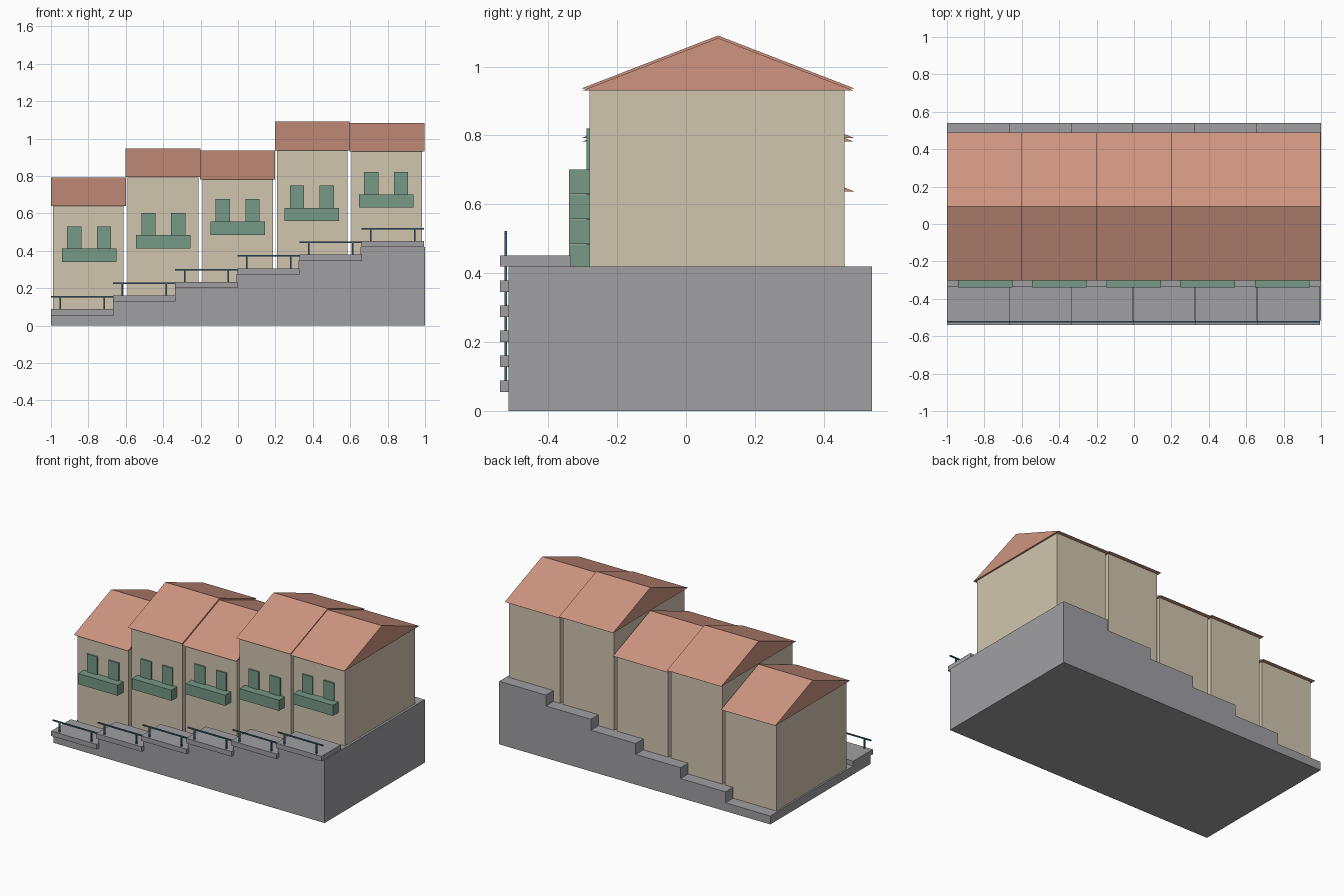
import bpy, bmesh
from mathutils import Vector

cube = bpy.data.objects.get("Cube")
if cube:
    bpy.data.objects.remove(cube)


def material(name, rgb):
    m = bpy.data.materials.new(name)
    m.use_nodes = True
    m.diffuse_color = (*rgb, 1)
    m.node_tree.nodes["Principled BSDF"].inputs["Base Color"].default_value = (*rgb, 1)
    return m


STONE = material("grey stone", (0.35, 0.35, 0.37))
PLASTER = material("cream plaster", (0.64, 0.56, 0.43))
TILE = material("terracotta tile", (0.62, 0.30, 0.22))
GREEN = material("shutter green", (0.18, 0.32, 0.24))
METAL = material("blue metal", (0.05, 0.13, 0.19))


def extrude(name, profile, direction, mat):
    """Flat polygon pushed along a direction into a closed solid."""
    bm = bmesh.new()
    face = bm.faces.new([bm.verts.new(p) for p in profile])
    new = bmesh.ops.extrude_face_region(bm, geom=[face])["geom"]
    verts = [g for g in new if isinstance(g, bmesh.types.BMVert)]
    bmesh.ops.translate(bm, verts=verts, vec=Vector(direction))
    bmesh.ops.recalc_face_normals(bm, faces=bm.faces[:])
    mesh = bpy.data.meshes.new(name)
    bm.to_mesh(mesh)
    bm.free()
    mesh.materials.append(mat)
    obj = bpy.data.objects.new(name, mesh)
    bpy.context.collection.objects.link(obj)
    return obj


def box(name, x, y, z, mat):
    base = [(x[0], y[0], z[0]), (x[1], y[0], z[0]), (x[1], y[1], z[0]), (x[0], y[1], z[0])]
    return extrude(name, base, (0, 0, z[1] - z[0]), mat)


# Stepped foundation: a staircase outline pushed from front to back
STEPS = 6
FRONT, BACK = -0.515, 0.54
edges = [-1 + 0.331 * i for i in range(STEPS)] + [1]
tops = [0.056 + 0.0728 * i for i in range(STEPS)]
outline = [(1, FRONT, 0), (-1, FRONT, 0)]
for i, top in enumerate(tops):
    outline += [(edges[i], FRONT, top), (edges[i + 1], FRONT, top)]
extrude("stepped_foundation", outline, (0, BACK - FRONT, 0), STONE)

# Pavement slabs with a railing on each step
RAIL = 0.004
for i, top in enumerate(tops):
    left = -1 + 0.332 * i
    right = left + 0.334
    slab_top = top + 0.032
    rail_z = slab_top + 0.066
    rail_y = (-0.523 - RAIL, -0.523 + RAIL)
    box(f"pavement_slab_{i + 1}", (left, right), (-0.54, -0.334), (top - 0.001, slab_top), STONE)
    box(f"handrail_{i + 1}", (left, right), rail_y, (rail_z - RAIL, rail_z + RAIL), METAL)
    for side, offset in (("left", 0.285), ("right", 0.05)):
        x = left + offset
        box(f"railing_post_{side}_{i + 1}", (x - RAIL, x + RAIL), rail_y, (slab_top, rail_z), METAL)

# Terraced houses climbing the steps
WALL_Y = (-0.28, 0.46)
eaves = [0.638, 0.793, 0.782, 0.937, 0.93]
for i, eave in enumerate(eaves):
    centre = -0.8 + 0.399 * i
    x = (centre - 0.189, centre + 0.189)
    lowest = max(t for e, t in zip(edges, tops) if e <= x[0])
    box(f"house_walls_{i + 1}", x, WALL_Y, (lowest - 0.01, eave + 0.001), PLASTER)

    # Gabled roof overhanging on all sides
    gable = [(centre - 0.2, -0.302, eave), (centre - 0.2, 0.488, eave),
             (centre - 0.2, 0.093, eave + 0.153)]
    extrude(f"gabled_roof_{i + 1}", gable, (0.4, 0, 0), TILE)

    # Balcony and two tall shutters
    mid = -0.796 + 0.397 * i
    base = 0.34 + 0.0727 * i
    box(f"balcony_{i + 1}", (mid - 0.146, mid + 0.146), (-0.34, -0.275), (base, base + 0.071), GREEN)
    for side, sign in (("left", 1), ("right", -1)):
        c = mid + sign * 0.079
        box(f"shutter_{side}_{i + 1}", (c - 0.038, c + 0.038), (-0.289, -0.275),
            (base + 0.06, base + 0.19), GREEN)
